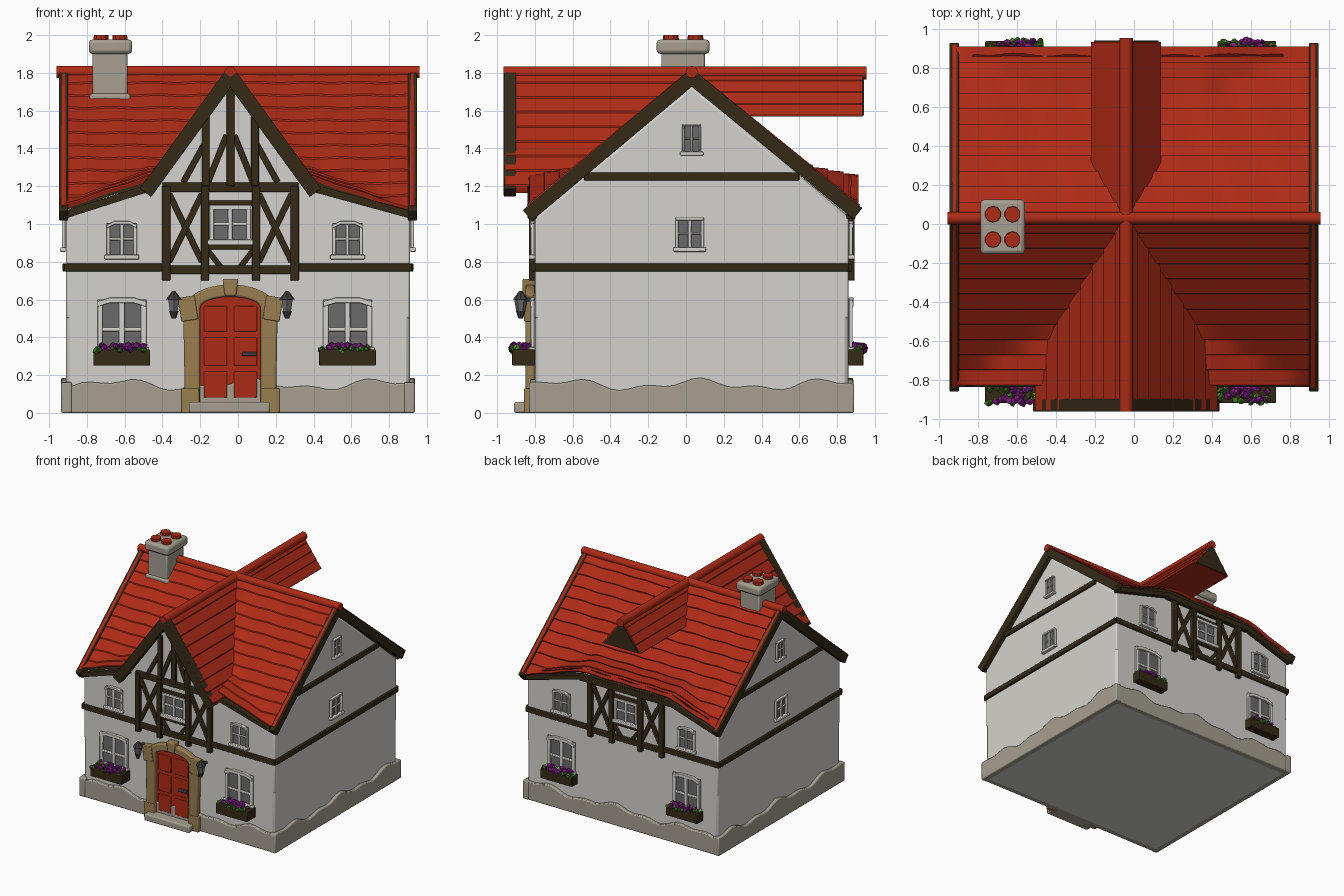
import bpy, bmesh, math, random
from mathutils import Vector

random.seed(4)
if "Cube" in bpy.data.objects:
    bpy.data.objects.remove(bpy.data.objects["Cube"])

def material(name, r, g, b):
    m = bpy.data.materials.new(name)
    m.use_nodes = True
    m.diffuse_color = (r, g, b, 1)
    m.node_tree.nodes["Principled BSDF"].inputs["Base Color"].default_value = (r, g, b, 1)
    return m

PLASTER = material("plaster", .66, .65, .61)
RED = material("red_tile", .42, .024, .008)
TIMBER = material("dark_timber", .035, .023, .008)
STONE = material("grey_stone", .38, .35, .28)
TAN = material("tan_stone", .32, .21, .08)
GLASS = material("grey_glass", .15, .145, .15)
PURPLE = material("purple_petals", .22, .01, .23)
GREEN = material("green_leaves", .05, .2, .012)
IRON = material("iron", .05, .045, .045)

made = []
C = -.04             # centre line of the cross gable
YR = .03             # main ridge
FRONT, BACK, SIDE = -.80, .86, .91
WALLS = {"front": lambda u, z, d: (u, FRONT - d, z), "back": lambda u, z, d: (u, BACK + d, z),
         "left": lambda u, z, d: (SIDE + d, u, z), "right": lambda u, z, d: (-SIDE - d, u, z)}

def finish(name, bm, *mats):
    bmesh.ops.recalc_face_normals(bm, faces=bm.faces)
    me = bpy.data.meshes.new(name)
    bm.to_mesh(me)
    bm.free()
    for m in mats:
        me.materials.append(m)
    ob = bpy.data.objects.new(name, me)
    bpy.context.collection.objects.link(ob)
    made.append(ob)
    return ob

def prism(name, wall, pts, d0, d1, mat, bevel=.005):
    """Outline drawn on a wall, extruded outward from depth d0 to d1."""
    bm = bmesh.new()
    rings = [[bm.verts.new(WALLS[wall](u, z, d)) for u, z in pts] for d in (d0, d1)]
    for ring in rings:
        bm.faces.new(ring)
    n = len(pts)
    for i in range(n):
        j = (i + 1) % n
        bm.faces.new((rings[0][i], rings[0][j], rings[1][j], rings[1][i]))
    ob = finish(name, bm, mat)
    if bevel:
        mod = ob.modifiers.new("soft_edges", "BEVEL")
        mod.width, mod.segments = bevel, 2
        mod.limit_method = "ANGLE"
    return ob

def rect(name, wall, u0, u1, z0, z1, d0, d1, mat, bevel=.005):
    return prism(name, wall, [(u0, z0), (u1, z0), (u1, z1), (u0, z1)], d0, d1, mat, bevel)

def bar(name, wall, a, b, w, d1, mat=TIMBER, d0=-.01):
    a, b = Vector(a), Vector(b)
    t = (b - a).normalized()
    n = Vector((-t.y, t.x)) * w / 2
    return prism(name, wall, [a - n, b - n, b + n, a + n], d0, d1, mat)

def cone(name, p, q, r1, r2, mat, sides=12):
    p, q = Vector(p), Vector(q)
    bm = bmesh.new()
    bmesh.ops.create_cone(bm, cap_ends=True, segments=sides, radius1=r1, radius2=r2, depth=(q - p).length)
    rot = (q - p).to_track_quat("Z", "Y").to_matrix()
    for v in bm.verts:
        v.co = rot @ v.co + (p + q) / 2
    return finish(name, bm, mat)

def blobs(name, spots, mat):
    bm = bmesh.new()
    for co, r in spots:
        new = bmesh.ops.create_icosphere(bm, subdivisions=1, radius=r)["verts"]
        for v in new:
            v.co = v.co * random.uniform(.75, 1.2) + Vector(co)
    return finish(name, bm, mat)

def arch(h, zs, zt, n=12):
    return [(C + h * math.cos(math.pi * i / n), zs + (zt - zs) * math.sin(math.pi * i / n)) for i in range(n + 1)]

def tiled(a, b, n, lift=.01):
    """Stepped tile courses running from a down to b."""
    a, b = Vector(a), Vector(b)
    pts = []
    for i in range(n):
        pts += [tuple(a.lerp(b, i / n)), tuple(a.lerp(b, (i + 1) / n) + Vector((0, lift)))]
    return pts + [tuple(b)]

# Plaster walls
prism("house_walls", "left", [(FRONT, 0), (BACK, 0), (BACK, 1.04), (YR, 1.74), (FRONT, 1.04)], -2 * SIDE, 0, PLASTER, .02)
prism("raised_eave_walls", "front", [(-.91, .5), (.91, .5), (.91, 1.04), (.38, 1.2), (-.46, 1.2), (-.91, 1.04)],
      FRONT - BACK, 0, PLASTER, .01)
prism("front_gable_wall", "front", [(C - .42, 1.18), (C + .42, 1.18), (C, 1.77)], -.7, .005, PLASTER, 0)

# Wavy stone plinth
for wall, lo, hi in (("front", -.935, .935), ("back", -.935, .935), ("left", -.83, .89), ("right", -.83, .89)):
    us = [lo + (hi - lo) * i / 36 for i in range(37)]
    top = [(u, .15 + .022 * math.sin(9 * u + 1) + .014 * math.sin(21 * u)) for u in us]
    prism("stone_plinth_" + wall, wall, [(lo, 0)] + top + [(hi, 0)], -.03, .026, STONE, .008)

# Main roof: tiled height field whose eaves sweep up toward the middle
def roof_height(x, y):
    run, drop = (YR + .83, .73) if y < YR else (.91 - YR, .73)
    t = abs(y - YR) / run
    sweep = 1.25 - .33 * max(0, abs(x - C) - .42) + .2 * run * (1 - t)
    return max(1.81 - drop * t, min(sweep, 1.42))

bm = bmesh.new()
COURSES, COLS = 11, 48
front_rows = tiled((YR, 0), (-.83, 0), COURSES, .009)
back_rows = tiled((YR, 0), (.91, 0), COURSES, .009)
grid = []
for y, lift in front_rows[::-1] + back_rows[1:]:
    row = []
    for i in range(COLS + 1):
        x = -.94 + 1.88 * i / COLS
        yy = max(y, -.77) if abs(x - C) < .42 else y
        wob = .003 * math.sin(23 * x + 9 * y)
        row.append(bm.verts.new((x, yy + lift * .3, roof_height(x, y) + lift + wob)))
    grid.append(row)
for r0, r1 in zip(grid, grid[1:]):
    for i in range(COLS):
        bm.faces.new((r0[i], r0[i + 1], r1[i + 1], r1[i]))
roof = finish("main_roof", bm, RED, TIMBER)
if roof.data.polygons[0].normal.z < 0:
    roof.data.flip_normals()
mod = roof.modifiers.new("thickness", "SOLIDIFY")
mod.thickness, mod.offset, mod.material_offset = .05, -1, 1

# Front gable roof and rear ridge roof
left_slope = tiled((C, 1.82), (C - .47, 1.2), 8)
right_slope = [(2 * C - u, z) for u, z in left_slope]
prism("front_gable_roof", "front", right_slope + [(C + .45, 1.165), (C, 1.75), (C - .45, 1.165)] + left_slope[:0:-1],
      -.8, .155, RED, 0)
rear = tiled((C, 1.82), (C - .18, 1.57), 4, .006)
prism("rear_ridge_roof", "back", [(2 * C - u, z) for u, z in rear] + rear[:0:-1], -.8, .075, RED, 0)
prism("rear_ridge_end", "back", [(C - .165, 1.575), (C + .165, 1.575), (C, 1.80)], .07, .083, TIMBER, 0)

# Ridge and verge rolls
cone("main_ridge_roll", (-.96, YR, 1.805), (.96, YR, 1.805), .032, .032, RED)
cone("cross_ridge_roll", (C, -.965, 1.80), (C, .955, 1.80), .034, .034, RED)
for x in (-.922, .922):
    for y in (-.83, .91):
        cone("verge_roll", (x, YR, 1.80), (x, y, 1.085), .02, .02, RED)

# Barge boards, eave boards and bands
for wall in ("left", "right"):
    bar("barge_board", wall, (YR, 1.775), (-.84, 1.045), .075, .038)
    bar("barge_board", wall, (YR, 1.775), (.91, 1.055), .075, .038)
    rect("lower_band", wall, FRONT, BACK, .748, .792, -.01, .018, TIMBER)
    rect("upper_band", wall, -.54, .6, 1.23, 1.272, -.01, .018, TIMBER)
for s in (-1, 1):
    bar("gable_barge_board", "front", (C, 1.785), (C + s * .45, 1.165), .075, .165, TIMBER, .1)
    for wall in ("front", "back"):
        bar("eave_board", wall, (s * .93, 1.045), (C + s * .42, 1.195), .04, .038)
        rect("storey_band", wall, min(s * .92, C + s * .34), max(s * .92, C + s * .34), .748, .792, -.01, .018, TIMBER)
rect("rear_eave_board", "back", C - .43, C + .43, 1.165, 1.215, -.01, .038, TIMBER)

# Windows
def window(name, wall, u, z0, z1, h, split=.5, arched=False):
    f = h * .22
    rect(name + "_glass", wall, u - h, u + h, z0, z1 - .01, -.01, .008, GLASS, 0)
    for s in (-1, 1):
        rect(name + "_jamb", wall, *sorted((u + s * h, u + s * (h - f))), z0, z1 - .012, 0, .022, PLASTER)
    rect(name + "_mullion", wall, u - f / 2, u + f / 2, z0, z1 - .01, 0, .02, PLASTER)
    zm = z0 + (z1 - z0) * split
    rect(name + "_crossbar", wall, u - h, u + h, zm - f * .35, zm + f * .35, 0, .018, PLASTER)
    rect(name + "_sill", wall, u - h - .012, u + h + .012, z0 - .012, z0 + f * .7, 0, .032, PLASTER)
    rise = .02 if arched else 0
    prism(name + "_lintel", wall, [(u - h, z1 - f - rise), (u - h * .5, z1 - f), (u + h * .5, z1 - f), (u + h, z1 - f - rise),
          (u + h, z1 - rise), (u + h * .5, z1), (u - h * .5, z1), (u - h, z1 - rise)], 0, .026, PLASTER, .003)

def planter(wall, u, depth):
    rect("planter_box", wall, u - .15, u + .15, .25, .335, 0, depth, TIMBER)
    for name, mat, n, z, span in (("leaves", GREEN, 22, .335, .14), ("flowers", PURPLE, 30, .347, .115)):
        spots = [(WALLS[wall](u + random.uniform(-span, span), z + random.uniform(-.01, .012),
                  random.uniform(.02, depth + .005)), random.uniform(.014, .022)) for _ in range(n)]
        blobs("planter_" + name, spots, mat)

for wall, depth in (("front", .12), ("back", .08)):
    for u in (-.615, .58):
        window("lower_window", wall, u, .33, .61, .13, .4, True)
        window("upper_window", wall, u, .825, 1.015, .08, .5, True)
        planter(wall, u, depth)
    window("middle_window", wall, C, .90, 1.10, .11)
for wall in ("left", "right"):
    window("side_window", wall, .02, .865, 1.035, .075)
    window("attic_window", wall, .03, 1.375, 1.53, .05)

# Half timbering on front and back
for wall in ("front", "back"):
    rect("timber_sill", wall, C - .36, C + .36, .735, .78, -.01, .025, TIMBER)
    rect("timber_plate", wall, C - .36, C + .36, 1.17, 1.22, -.01, .025, TIMBER)
    rect("window_head", wall, C - .13, C + .13, 1.095, 1.125, -.01, .022, TIMBER)
    rect("window_rail", wall, C - .13, C + .13, .865, .892, -.01, .022, TIMBER)
    for s in (-1, 1):
        for off in (.135, .34):
            rect("timber_post", wall, C + s * off - .022, C + s * off + .022, .70, 1.2, -.01, .032, TIMBER)
        bar("cross_brace", wall, (C + s * .15, .8), (C + s * .325, 1.16), .032, .02)
        bar("cross_brace", wall, (C + s * .325, .8), (C + s * .15, 1.16), .032, .022)
        bar("short_brace", wall, (C + s * .12, .86), (C + s * .05, .77), .028, .02)
rect("king_post", "front", C - .022, C + .022, 1.2, 1.72, 0, .03, TIMBER)
for s in (-1, 1):
    rect("queen_post", "front", C + s * .13 - .02, C + s * .13 + .02, 1.2, 1.58, 0, .03, TIMBER)
    bar("inner_brace", "front", (C + s * .12, 1.22), (C + s * .02, 1.47), .032, .022)
    bar("outer_brace", "front", (C + s * .25, 1.22), (C + s * .14, 1.42), .032, .022)

# Door with stone surround and step
prism("door", "front", [(C - .165, .05), (C + .165, .05)] + arch(.165, .56, .62), 0, .02, RED)
for s in (-1, 1):
    for z0, z1 in ((.08, .22), (.25, .4), (.43, .565)):
        rect("door_panel", "front", *sorted((C + s * .018, C + s * .14)), z0, z1, .018, .03, RED)
prism("door_surround", "front", [(C + .16, 0), (C + .24, 0)] + arch(.25, .54, .68) + [(C - .24, 0), (C - .16, 0)]
      + arch(.16, .555, .615)[::-1], 0, .05, TAN, .01)
for s in (-1, 1):
    bar("surround_shoulder", "front", (C + s * .215, .49), (C + s * .235, .615), .09, .057, TAN)
    rect("surround_foot", "front", *sorted((C + s * .165, C + s * .26)), 0, .13, 0, .057, TAN)
prism("keystone", "front", [(C - .03, .62), (C + .03, .62), (C + .042, .71), (C - .042, .71)], 0, .065, TAN, .008)
rect("door_step", "front", C - .22, C + .21, 0, .058, 0, .11, STONE, .01)
rect("door_handle", "front", .02, .10, .3, .322, .02, .05, IRON)

# Wall lanterns
for s in (-1, 1):
    x, y = C + s * .30, FRONT - .075
    rect("lantern_bracket", "front", x - .012, x + .012, .59, .61, 0, .07, IRON)
    cone("lantern_base", (x, y, .50), (x, y, .54), .012, .026, IRON, 8)
    cone("lantern_glass", (x, y, .54), (x, y, .60), .024, .034, GLASS, 6)
    cone("lantern_cap", (x, y, .60), (x, y, .645), .042, .008, IRON, 8)

# Chimney with clay pots
rect("chimney_stack", "front", -.77, -.585, 1.6, 1.93, -.90, -.67, STONE, .012)
rect("chimney_foot", "front", -.785, -.57, 1.6, 1.69, -.915, -.655, STONE, .012)
rect("chimney_cap", "front", -.79, -.56, 1.9, 1.977, -.925, -.645, STONE, .02)
for x in (-.725, -.625):
    for y in (-.08, .05):
        cone("chimney_pot", (x, y, 1.95), (x, y, 2.0), .045, .04, RED, 10)

# Smooth shading with sharp edges kept
bpy.ops.object.select_all(action="DESELECT")
for ob in made:
    ob.select_set(True)
bpy.context.view_layer.objects.active = made[0]
bpy.ops.object.shade_smooth_by_angle(angle=math.radians(35))
